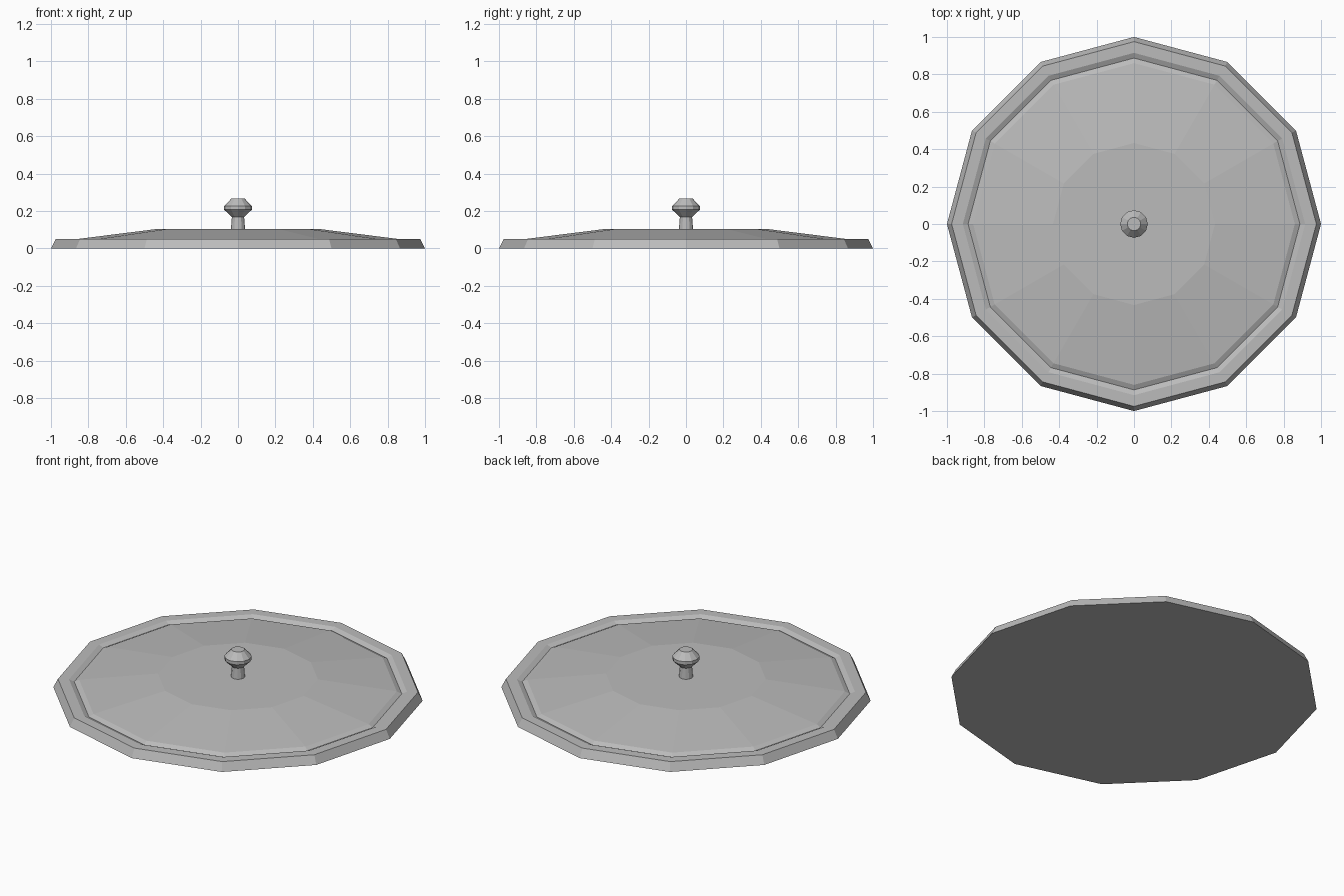
import bpy
import bmesh
from math import cos, sin, pi

cube = bpy.data.objects.get("Cube")
if cube:
    bpy.data.objects.remove(cube, do_unlink=True)

SIDES = 12

# Plain grey for the whole lid
grey = bpy.data.materials.new("grey")
grey.use_nodes = True
colour = (0.5, 0.5, 0.5, 1)
grey.diffuse_color = colour
grey.node_tree.nodes["Principled BSDF"].inputs["Base Color"].default_value = colour


def turned(name, profile):
    """Turn a (radius, height) profile into a capped, flat-sided solid."""
    bm = bmesh.new()
    rings = []
    for r, z in profile:
        rings.append([bm.verts.new((r * cos(2 * pi * i / SIDES), r * sin(2 * pi * i / SIDES), z))
                      for i in range(SIDES)])
    for low, high in zip(rings, rings[1:]):
        for i in range(SIDES):
            j = (i + 1) % SIDES
            bm.faces.new((low[i], low[j], high[j], high[i]))
    bm.faces.new(rings[0][::-1])
    bm.faces.new(rings[-1])
    bmesh.ops.recalc_face_normals(bm, faces=bm.faces)
    mesh = bpy.data.meshes.new(name)
    bm.to_mesh(mesh)
    bm.free()
    mesh.materials.append(grey)
    obj = bpy.data.objects.new(name, mesh)
    bpy.context.collection.objects.link(obj)
    return obj


# Lid: bevelled rim, shallow groove, sloping dome and flat centre
turned("lid", [(1.0, 0), (0.975, 0.05), (0.915, 0.05), (0.887, 0.037),
               (0.86, 0.05), (0.433, 0.104)])

# Knob: tapered stem under a faceted head
turned("knob_stem", [(0.038, 0.1), (0.032, 0.18)])
turned("knob_head", [(0.034, 0.168), (0.074, 0.207), (0.074, 0.226), (0.036, 0.266)])
